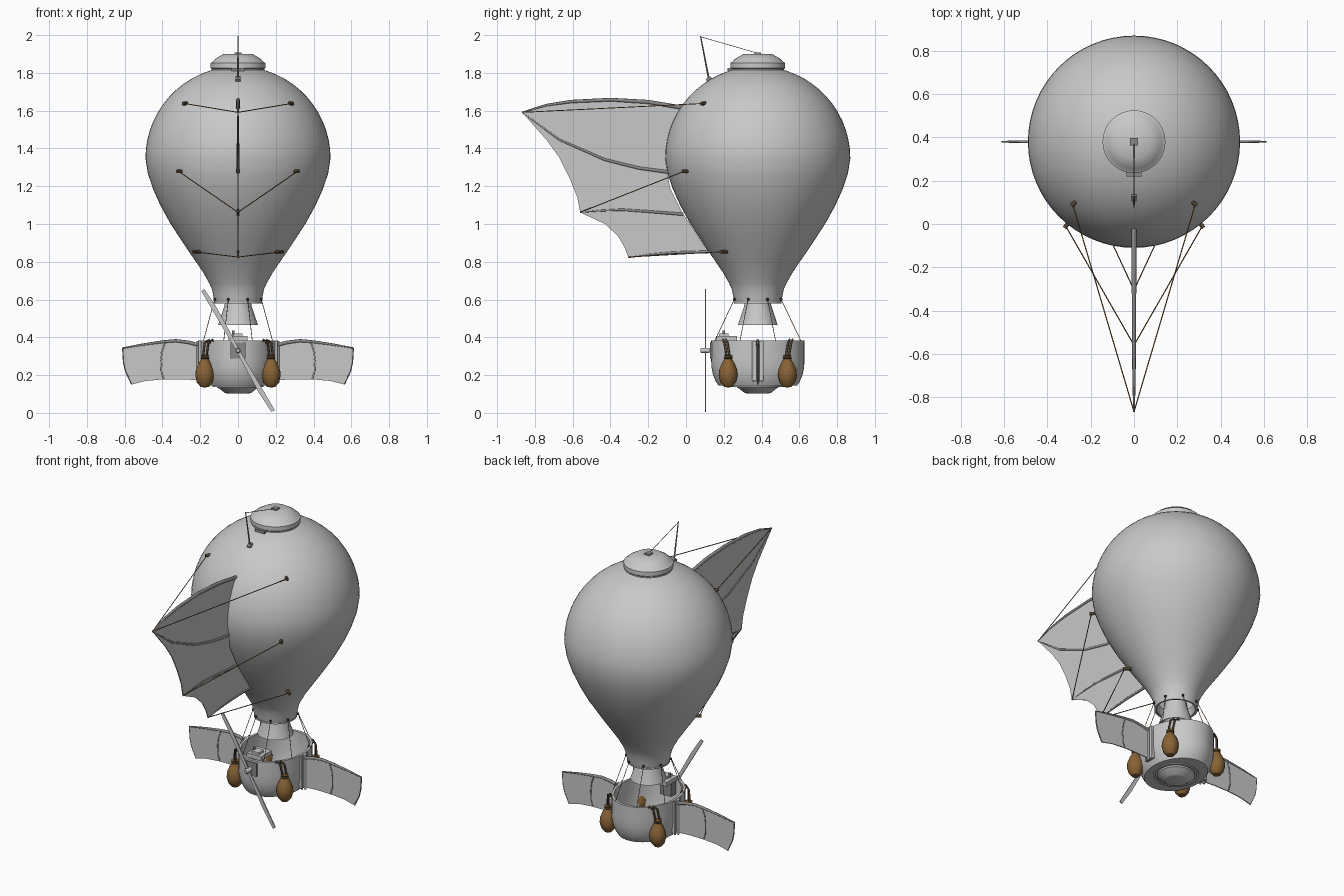
import bpy, bmesh, math
from mathutils import Vector, Matrix

if "Cube" in bpy.data.objects:
    bpy.data.objects.remove(bpy.data.objects["Cube"])

CY = 0.38  # y of the balloon axis
DROP = Matrix.Translation((0, 0, -0.004))  # seats the whole model on z = 0


def material(name, rgb):
    m = bpy.data.materials.new(name)
    m.diffuse_color = (*rgb, 1)
    m.use_nodes = True
    m.node_tree.nodes["Principled BSDF"].inputs["Base Color"].default_value = m.diffuse_color
    return m


GREY = material("canvas grey", (0.58, 0.58, 0.58))
DARK = material("spar grey", (0.25, 0.25, 0.25))
BROWN = material("sandbag brown", (0.25, 0.125, 0.036))
ROPE = material("rope brown", (0.30, 0.14, 0.04))
STRAP = material("dark strap", (0.09, 0.06, 0.035))


def finish(name, mesh, mat, angle=35):
    mesh.materials.clear()
    mesh.materials.append(mat)
    mesh.transform(DROP)
    mesh.shade_smooth()
    mesh.set_sharp_from_angle(angle=math.radians(angle))
    ob = bpy.data.objects.new(name, mesh)
    bpy.context.collection.objects.link(ob)
    return ob


def from_bm(name, bm, mat):
    bmesh.ops.recalc_face_normals(bm, faces=bm.faces)
    mesh = bpy.data.meshes.new(name)
    bm.to_mesh(mesh)
    bm.free()
    return finish(name, mesh, mat)


def lathe(name, profile, mat, centre=(0, CY, 0), sx=1, sy=1, n=48):
    """Revolve (radius, z) points; radius 0 closes to a pole."""
    bm = bmesh.new()
    rings = []
    for r, z in profile:
        k = n if r > 0 else 1
        rings.append([bm.verts.new((centre[0] + r * sx * math.cos(2 * math.pi * i / n),
                                    centre[1] + r * sy * math.sin(2 * math.pi * i / n),
                                    centre[2] + z)) for i in range(k)])
    for a, b in zip(rings, rings[1:]):
        for i in range(n):
            j = (i + 1) % n
            quad = [a[i % len(a)], a[j % len(a)], b[j % len(b)], b[i % len(b)]]
            bm.faces.new(list(dict.fromkeys(quad)))
    return from_bm(name, bm, mat)


def tube(name, pts, r, mat, radii=None, res=2):
    cu = bpy.data.curves.new(name, 'CURVE')
    cu.dimensions = '3D'
    cu.bevel_depth = r
    cu.bevel_resolution = res
    cu.use_fill_caps = True
    sp = cu.splines.new('POLY')
    sp.points.add(len(pts) - 1)
    for i, p in enumerate(pts):
        sp.points[i].co = (*p, 1)
        sp.points[i].radius = radii[i] if radii else 1
    tmp = bpy.data.objects.new("tmp", cu)
    bpy.context.collection.objects.link(tmp)
    dg = bpy.context.evaluated_depsgraph_get()
    mesh = bpy.data.meshes.new_from_object(tmp.evaluated_get(dg))
    bpy.data.objects.remove(tmp)
    return finish(name, mesh, mat, 50)


def box(name, c, size, mat, rot=None):
    bm = bmesh.new()
    bmesh.ops.create_cube(bm, size=1)
    m = Matrix.Translation(c) @ (rot or Matrix()) @ Matrix.Diagonal((*size, 1))
    bmesh.ops.transform(bm, matrix=m, verts=bm.verts)
    return from_bm(name, bm, mat)


def plate(name, pts, offset, mat):
    """Thin slab from an outline, thickened by the offset vector."""
    bm = bmesh.new()
    o = Vector(offset)
    face = bm.faces.new([bm.verts.new(Vector(p) - o / 2) for p in pts])
    ext = bmesh.ops.extrude_face_region(bm, geom=[face], use_keep_orig=True)
    bmesh.ops.translate(bm, vec=o, verts=[v for v in ext["geom"] if isinstance(v, bmesh.types.BMVert)])
    return from_bm(name, bm, mat)


# Envelope: spherical crown running into a tapering neck
profile = [(0.10, 0.63), (0.112, 0.585), (0.122, 0.585), (0.13, 0.62), (0.138, 0.66), (0.152, 0.69),
           (0.183, 0.745), (0.22, 0.80), (0.265, 0.865), (0.308, 0.93), (0.36, 1.01),
           (0.412, 1.105), (0.45, 1.19), (0.477, 1.27)]
profile += [(0.49 * math.cos(a), 1.352 + 0.487 * math.sin(a))
            for a in [math.radians(d) for d in range(0, 85, 6)]] + [(0, 1.84)]
lathe("envelope", profile, GREY, n=64)
lathe("crown_cap", [(0.14, 1.80), (0.14, 1.825), (0.145, 1.83), (0.145, 1.857), (0.134, 1.863),
                    (0.122, 1.877), (0.077, 1.904), (0, 1.905)], GREY)
lathe("neck_rim", [(0.116, 0.582), (0.126, 0.582), (0.126, 0.590), (0.116, 0.590), (0.116, 0.582)], GREY)
lathe("burner_skirt", [(0.062, 0.63), (0.072, 0.57), (0.105, 0.47), (0.099, 0.47),
                       (0.066, 0.57), (0.056, 0.63), (0.062, 0.63)], GREY)

# Gondola: oval open basket with a round foot
AX, BY = 0.198, 0.247
lathe("basket", [(0, 0.148), (0.84, 0.148), (0.90, 0.17), (0.96, 0.205), (0.995, 0.25), (1, 0.30),
                 (1, 0.388), (0.93, 0.388), (0.93, 0.25), (0.86, 0.18), (0, 0.18)],
      GREY, sx=AX, sy=BY)
lathe("basket_foot", [(0.11, 0.15), (0.11, 0.138), (0.098, 0.132), (0.07, 0.11),
                      (0.055, 0.106), (0, 0.106)], GREY)
lathe("foot_ring", [(0.135, 0.152), (0.135, 0.142), (0.12, 0.142), (0.12, 0.152)], GREY)

# Suspension ropes
for i in range(8):
    a = math.radians(22.5 + 45 * i)
    c, s = math.cos(a), math.sin(a)
    top = (0.134 * c, CY + 0.134 * s, 0.605)
    tube("suspension_rope", [top, (AX * c, CY + BY * s, 0.385)], 0.0018, ROPE, res=1)
    lathe("rope_knob", [(0, -0.008), (0.007, -0.005), (0.007, 0.005), (0, 0.008)], STRAP, centre=top, n=8)

# Sandbags hung on straps over the rim
for sx in (-1, 1):
    for sy in (-1, 1):
        x, y = 0.176 * sx, CY + 0.157 * sy
        lathe("sandbag", [(0, 0.138), (0.022, 0.142), (0.041, 0.165), (0.050, 0.20), (0.047, 0.232),
                          (0.034, 0.265), (0.020, 0.288), (0.017, 0.296), (0.023, 0.308), (0, 0.31)],
              BROWN, centre=(x, y, 0), n=20)
        lathe("sandbag_tie", [(0.019, 0.288), (0.024, 0.294), (0.019, 0.30)], STRAP, centre=(x, y, 0), n=16)
        t = Vector((0.75 * sx, -0.66 * sy, 0)) * 0.012
        rim = Vector((0.144 * sx, CY + 0.176 * sy, 0.392))
        for k in (-1, 1):
            b = Vector((x, y, 0.30)) + t * k
            tube("sandbag_strap", [b, Vector((x * 0.95, y + 0.012 * sy, 0.375)) + t * k, rim + t * k,
                                   rim + t * k + Vector((-0.02 * sx, -0.02 * sy, -0.05))], 0.006, STRAP)

# Side wings on hinge posts
for s in (-1, 1):
    def P(pts):
        return [(s * x, CY, z) for x, z in pts]
    top = [(0.205, 0.362), (0.26, 0.377), (0.33, 0.386), (0.40, 0.38), (0.50, 0.366), (0.61, 0.347)]
    outer = [(0.61, 0.347), (0.605, 0.27), (0.595, 0.225), (0.562, 0.155)]
    low = [(0.562, 0.155), (0.49, 0.173), (0.40, 0.181), (0.30, 0.182), (0.205, 0.177)]
    plate("wing_panel", P(top + outer[1:] + low[1:]), (0, 0.006, 0), GREY)
    tube("wing_spar", P(top), 0.008, DARK, radii=[1.2, 1.2, 1.1, 1, 0.8, 0.5])
    tube("wing_mid_rib", P([(0.385, 0.381), (0.402, 0.33), (0.408, 0.28), (0.405, 0.22), (0.393, 0.182)]),
         0.005, DARK)
    tube("wing_tip_rib", P(outer), 0.004, DARK)
    box("hinge_plate", (s * 0.198, CY, 0.28), (0.02, 0.06, 0.21), GREY)
    for dy in (-0.026, 0.026):
        tube("hinge_rail", [(s * 0.206, CY + dy, 0.17), (s * 0.206, CY + dy, 0.387)], 0.005, GREY)
    tube("hinge_post", [(s * 0.212, CY, 0.165), (s * 0.212, CY, 0.385)], 0.008, GREY)

# Propeller: twin tapered blade tilted 30 degrees, hub, shaft and engine
blade = [(-0.011, 0.37), (0.009, 0.37), (0.016, 0.25), (0.012, 0.08), (0.008, 0)]
blade += [(-x, -z) for x, z in blade]
ca, sa = math.cos(math.radians(30)), math.sin(math.radians(30))
plate("propeller", [(x * ca - z * sa, 0.103, 0.334 + x * sa + z * ca) for x, z in blade],
      (0, 0.007, 0), GREY)
tube("propeller_hub", [(0, 0.078, 0.334), (0, 0.084, 0.334), (0, 0.125, 0.334)], 0.014, GREY,
     radii=[0.7, 1, 1])
tube("propeller_shaft", [(0, 0.1, 0.334), (0, 0.2, 0.334)], 0.008, DARK)
box("engine_mount", (0, 0.168, 0.335), (0.08, 0.08, 0.085), DARK)
box("engine_block", (0, 0.215, 0.398), (0.10, 0.11, 0.026), GREY)
box("engine_head", (0, 0.2, 0.415), (0.05, 0.05, 0.02), GREY)
tube("exhaust_pipe", [(-0.025, 0.2, 0.40), (-0.025, 0.2, 0.44)], 0.007, DARK)


# Tail sail: membrane following the envelope, with four ribs
def F(pts):
    return [(0, y, z - 0.005) for y, z in pts]


top = [(-0.867, 1.60), (-0.74, 1.638), (-0.61, 1.657), (-0.40, 1.667), (-0.2, 1.655), (-0.02, 1.625)]
inner = [(-0.088, 1.50), (-0.11, 1.355), (-0.085, 1.20), (-0.02, 1.07), (0.06, 0.95), (0.12, 0.862)]
low = [(0.12, 0.862), (-0.06, 0.858), (-0.19, 0.848), (-0.305, 0.832)]
trail = [(-0.325, 0.885), (-0.36, 0.945), (-0.43, 1.01), (-0.56, 1.07), (-0.575, 1.15),
         (-0.615, 1.25), (-0.67, 1.36), (-0.735, 1.45)]
plate("tail_sail", F(top + inner + low[1:] + trail), (0.006, 0, 0), GREY)
taper = [0.4, 0.7, 0.9, 1, 1.1, 1.1]
tube("tail_top_spar", F(top), 0.010, DARK, radii=taper)
tube("tail_upper_rib", F([(-0.867, 1.60), (-0.67, 1.455), (-0.43, 1.35), (-0.25, 1.305), (-0.1, 1.285)]),
     0.009, DARK, radii=taper[:5])
tube("tail_lower_rib", F([(-0.56, 1.07), (-0.45, 1.08), (-0.34, 1.085), (-0.16, 1.072), (-0.015, 1.06)]),
     0.008, DARK, radii=taper[:5])
tube("tail_bottom_rib", F(low[::-1]), 0.008, DARK, radii=taper[:4])

# Stay ropes from the sail tips to knobs on the envelope
for tip, end in (((0, -0.867, 1.595), (0.283, 0.09, 1.642)),
                 ((0, -0.56, 1.066), (0.315, -0.01, 1.283)),
                 ((0, -0.305, 0.829), (0.23, 0.19, 0.857))):
    for s in (-1, 1):
        e = Vector((s * end[0], end[1], end[2]))
        tube("stay_rope", [tip, e], 0.0026, ROPE, res=1)
        inward = (Vector((0, CY, e.z)) - e).normalized()
        tube("stay_knob", [e - inward * 0.01, e + inward * 0.04], 0.010, STRAP)

# Antenna mast, its wire and the small crown fittings
tube("antenna_mast", [(0, 0.122, 1.765), (0, 0.077, 1.999)], 0.005, DARK, radii=[1, 0.6])
box("antenna_base", (0, 0.122, 1.77), (0.024, 0.03, 0.02), DARK, Matrix.Rotation(math.radians(38), 4, 'X'))
tube("antenna_wire", [(0, 0.078, 1.995), (0, CY, 1.908)], 0.0018, DARK, res=1)
box("crown_fitting", (0, CY, 1.907), (0.036, 0.035, 0.01), DARK)
box("crown_vent", (0, 0.233, 1.822), (0.068, 0.025, 0.018), DARK)
